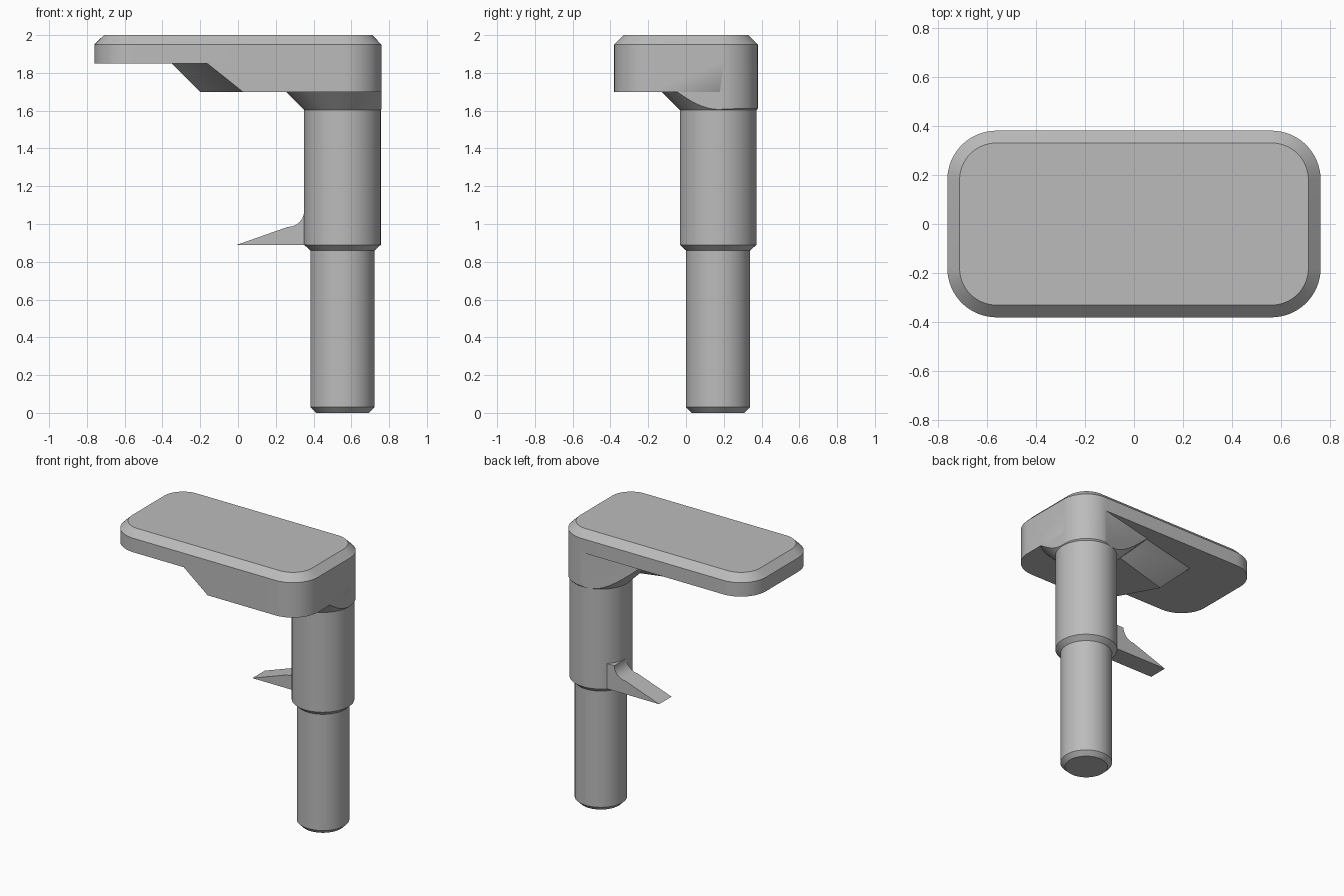
import bpy, bmesh, math
from mathutils import Vector

cube = bpy.data.objects.get("Cube")
if cube:
    bpy.data.objects.remove(cube)

grey = bpy.data.materials.new("plain grey")
grey.use_nodes = True
grey.diffuse_color = (0.5, 0.5, 0.5, 1)
grey.node_tree.nodes["Principled BSDF"].inputs["Base Color"].default_value = (0.5, 0.5, 0.5, 1)

COL_X, COL_Y = 0.553, 0.17      # column axis
HX, HY, CORNER = 0.76, 0.38, 0.2


def finish(name, bm):
    bmesh.ops.recalc_face_normals(bm, faces=bm.faces)
    mesh = bpy.data.meshes.new(name)
    bm.to_mesh(mesh)
    bm.free()
    mesh.materials.append(grey)
    obj = bpy.data.objects.new(name, mesh)
    bpy.context.collection.objects.link(obj)
    return obj


def smooth(obj):
    bpy.ops.object.select_all(action='DESELECT')
    obj.select_set(True)
    bpy.context.view_layer.objects.active = obj
    bpy.ops.object.shade_smooth_by_angle(angle=math.radians(25))


def arc(cx, cy, r, start, end, steps=16):
    angles = [math.radians(start + (end - start) * i / steps) for i in range(steps + 1)]
    return [(cx + r * math.cos(a), cy + r * math.sin(a)) for a in angles]


def loft(name, rings):
    """Skin a stack of (outline, height) rings with equal point counts."""
    bm = bmesh.new()
    loops = [[bm.verts.new((x, y, z)) for x, y in pts] for pts, z in rings]
    n = len(loops[0])
    for low, high in zip(loops, loops[1:]):
        for i in range(n):
            j = (i + 1) % n
            bm.faces.new((low[i], low[j], high[j], high[i]))
    bm.faces.new(loops[0][::-1])
    bm.faces.new(loops[-1])
    return finish(name, bm)


def turned(name, profile):
    return loft(name, [(arc(COL_X, COL_Y, r, 0, 354.375, 63), z) for r, z in profile])


def plate_outline(inset):
    r, cx, cy = CORNER - inset, HX - CORNER, HY - CORNER
    return (arc(cx, cy, r, 0, 90) + arc(-cx, cy, r, 90, 180)
            + arc(-cx, -cy, r, 180, 270) + arc(cx, -cy, r, 270, 360))


# Top plate with chamfered upper rim
smooth(loft("top_plate", [(plate_outline(0), 1.85), (plate_outline(0), 1.95),
                          (plate_outline(0.05), 2.0)]))

# Stepped column
smooth(turned("column", [(0.14, 0), (0.17, 0.03), (0.17, 0.86), (0.203, 0.89), (0.203, 1.62)]))

# Support arm under the plate, sloping at its free end and rear
front_corner = arc(HX - CORNER, CORNER - HY, CORNER, 270, 360)
rear_corner = arc(HX - CORNER, HY - CORNER, CORNER, 0, 90)
arm_top = front_corner + rear_corner + [(-0.36, 0.16), (-0.175, -HY)]
arm_bottom = front_corner + [(HX, 0.18), (0.56, 0.25), (-0.2, 0.03), (0.026, -HY)]
bm = bmesh.new()
for outline, z in ((arm_top, 1.86), (arm_bottom, 1.7)):
    for x, y in outline:
        bm.verts.new((x, y, z))
bmesh.ops.convex_hull(bm, input=bm.verts)
bmesh.ops.dissolve_limit(bm, angle_limit=0.01, verts=bm.verts, edges=bm.edges)
smooth(finish("support_arm", bm))

# Flared collar, trimmed to the arm outline
collar = turned("flared_collar", [(0.2, 1.6), (0.45, 1.85)])
trim = loft("collar_trim", [(arm_top, 1.5), (arm_top, 1.95)])
cut = collar.modifiers.new("trim", 'BOOLEAN')
cut.operation = 'INTERSECT'
cut.solver = 'EXACT'
cut.object = trim
bpy.context.view_layer.objects.active = collar
bpy.ops.object.modifier_apply(modifier=cut.name)
bpy.data.objects.remove(trim)
smooth(collar)

# Side lever with a filleted root
profile = [(-0.005, 0.89), (0.45, 0.89), (0.45, 1.07)] + arc(0.265, 1.07, 0.085, 360, 270)
bm = bmesh.new()
face = bm.faces.new([bm.verts.new((x, 0.17, z)) for x, z in profile])
moved = bmesh.ops.extrude_face_region(bm, geom=[face])["geom"]
bmesh.ops.translate(bm, vec=Vector((0, 0.14, 0)),
                    verts=[v for v in moved if isinstance(v, bmesh.types.BMVert)])
tip = bm.faces.new
end_verts = [v for v in bm.verts if v.co.x < 0.02]
top_verts = [v for v in end_verts if v.co.z > 0.9]
tip_edges = [e for e in bm.edges if all(v in end_verts for v in e.verts)
             and abs(e.verts[0].co.y - e.verts[1].co.y) < 0.01]
bmesh.ops.bevel(bm, geom=tip_edges, offset=0.03, segments=6, profile=0.5, affect='EDGES')
smooth(finish("side_lever", bm))
